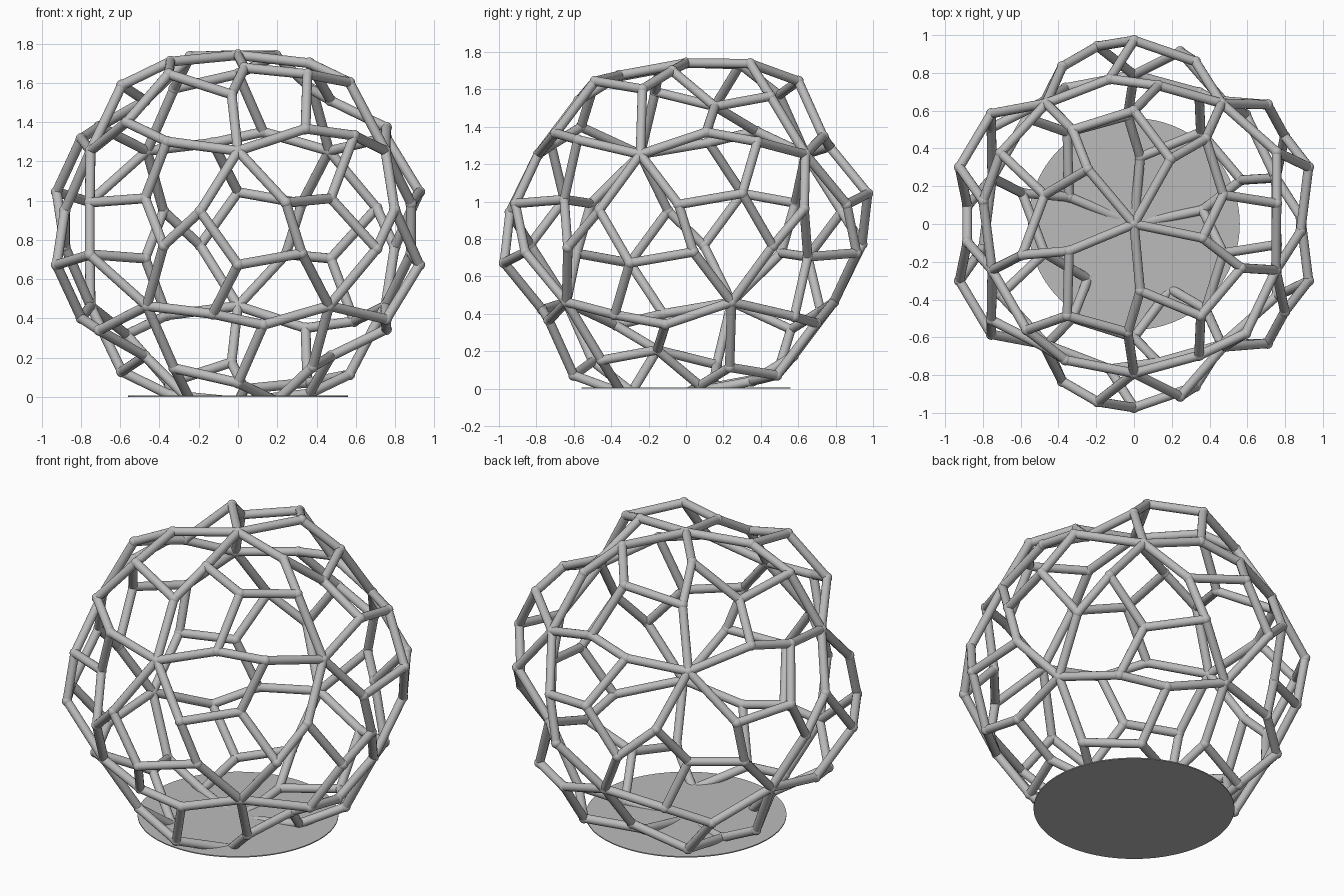
import bpy
import bmesh
from mathutils import Matrix, Vector

cube = bpy.data.objects.get("Cube")
if cube:
    bpy.data.objects.remove(cube)

CENTRE = Vector((0, 0, 0.858))
STRUT_RADIUS = 0.025
JOINT_RADIUS = 0.029

grey = bpy.data.materials.new("light grey")
grey.use_nodes = True
colour = (0.5, 0.5, 0.5, 1)
grey.diffuse_color = colour
grey.node_tree.nodes["Principled BSDF"].inputs["Base Color"].default_value = colour


def rotations():
    """The twelve turns of a tetrahedron, in the tilted frame of the cage."""
    frame = Matrix(((1, 0, 0), (0, -0.5257, 0.8507), (0, 0.8507, 0.5257)))
    turns = []
    for shift in range(3):
        for signs in ((1, 1, 1), (1, -1, -1), (-1, 1, -1), (-1, -1, 1)):
            turn = Matrix.Diagonal(Vector((0, 0, 0)))
            for row in range(3):
                turn[row][(row + shift) % 3] = signs[row]
            turns.append(frame.transposed() @ turn @ frame)
    return turns


def spread(point, turns):
    """All distinct copies of a point under the turns."""
    found = []
    for turn in turns:
        copy = turn @ Vector(point)
        if all((copy - other).length > 0.01 for other in found):
            found.append(copy)
    return found


def finish(bm, name, smooth):
    for face in bm.faces:
        face.smooth = smooth
    mesh = bpy.data.meshes.new(name)
    bm.to_mesh(mesh)
    bm.free()
    mesh.materials.append(grey)
    obj = bpy.data.objects.new(name, mesh)
    bpy.context.collection.objects.link(obj)


def trim_below_ground(bm):
    bmesh.ops.bisect_plane(bm, geom=bm.verts[:] + bm.edges[:] + bm.faces[:],
                           plane_co=(0, 0, 0), plane_no=(0, 0, 1),
                           clear_inner=True)


# Joints: five-way hubs, the bends around them, and three-way corners
turns = rotations()
top_hub = Vector((0, 0, 0.883))
top_bends = [Vector(p) for p in ((0.363, -0.074, 0.842), (0.193, 0.344, 0.88),
                                 (-0.244, 0.29, 0.875), (-0.344, -0.143, 0.85),
                                 (0.033, -0.354, 0.818))]
hubs = [turn @ top_hub for turn in turns]
bends = [(i, turn @ p) for i, turn in enumerate(turns) for p in top_bends]
corners = spread((0, 0.972, 0.185), turns)
for x in (0.473, -0.473):
    corners += spread((x, 0.154, 0.651), turns)

# Each bend joins its hub, its nearest corner and the nearest bend of another hub
edges = []
for index, (hub, bend) in enumerate(bends):
    edges.append((hubs[hub], bend))
    edges.append((bend, min(corners, key=lambda c: (c - bend).length)))
    partner = min((k for k in range(len(bends)) if bends[k][0] != hub),
                  key=lambda k: (bends[k][1] - bend).length)
    if index < partner:
        edges.append((bend, bends[partner][1]))

# Struts
bm = bmesh.new()
for start, end in edges:
    along = end - start
    matrix = (Matrix.Translation(CENTRE + (start + end) / 2)
              @ along.to_track_quat('Z', 'Y').to_matrix().to_4x4())
    bmesh.ops.create_cone(bm, cap_ends=False, segments=16, radius1=STRUT_RADIUS,
                          radius2=STRUT_RADIUS, depth=along.length, matrix=matrix)
trim_below_ground(bm)
finish(bm, "cage_struts", True)

# Ball joints
bm = bmesh.new()
for point in hubs + [bend for _, bend in bends] + corners:
    bmesh.ops.create_uvsphere(bm, u_segments=16, v_segments=10, radius=JOINT_RADIUS,
                              matrix=Matrix.Translation(CENTRE + point))
trim_below_ground(bm)
finish(bm, "cage_joints", True)

# Thin round base
bm = bmesh.new()
bmesh.ops.create_cone(bm, cap_ends=True, segments=96, radius1=0.56, radius2=0.56,
                      depth=0.006, matrix=Matrix.Translation((0, 0, 0.003)))
finish(bm, "base_disc", False)
